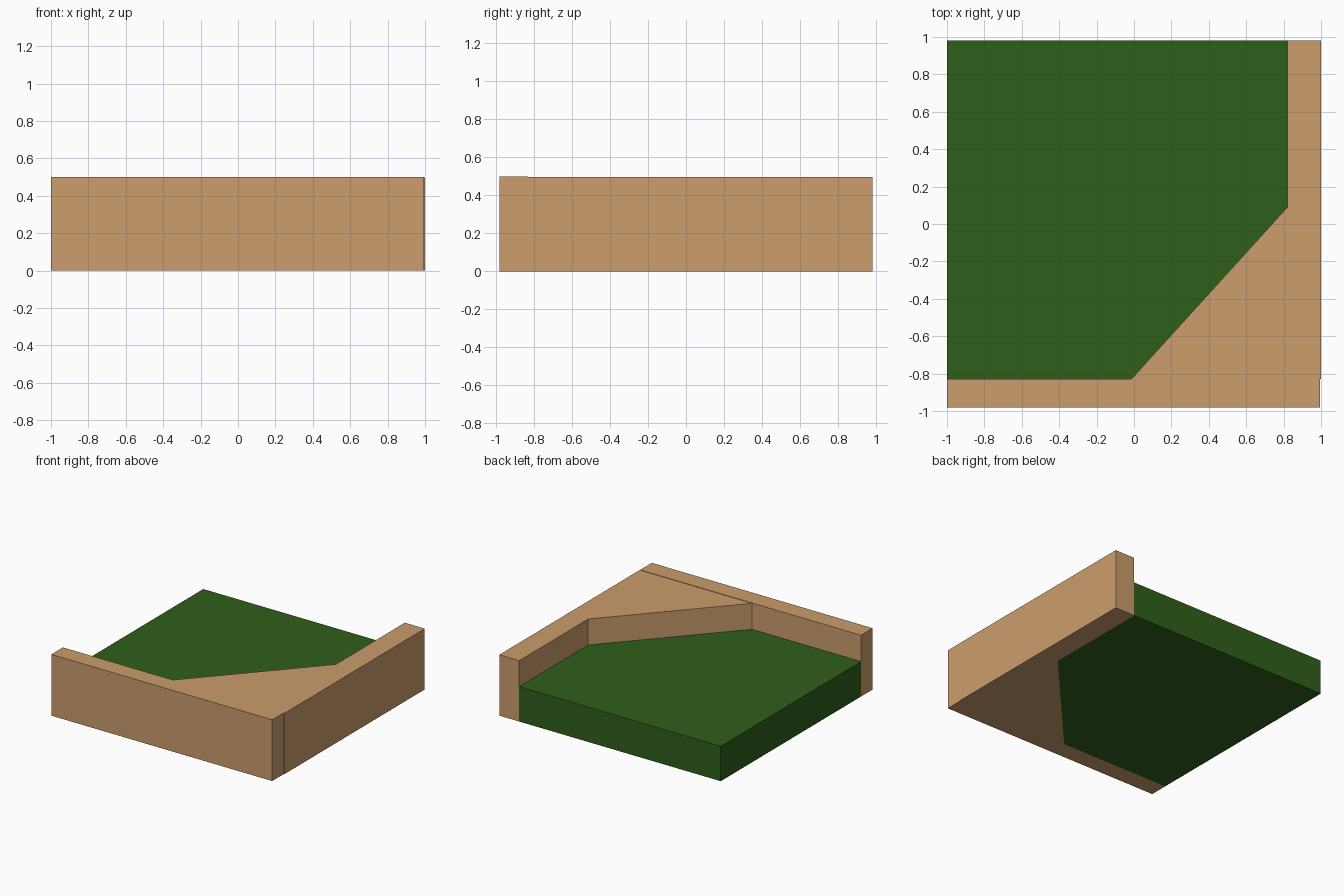
import bpy
import bmesh

if "Cube" in bpy.data.objects:
    bpy.data.objects.remove(bpy.data.objects["Cube"])


def material(name, rgb):
    m = bpy.data.materials.new(name)
    m.diffuse_color = (*rgb, 1)
    m.use_nodes = True
    m.node_tree.nodes["Principled BSDF"].inputs["Base Color"].default_value = m.diffuse_color
    return m


def prism(name, outline, height, mat):
    """Extrude a counter-clockwise ground outline straight up from z = 0."""
    bm = bmesh.new()
    base = bm.faces.new([bm.verts.new((x, y, 0)) for x, y in outline])
    top = bmesh.ops.extrude_face_region(bm, geom=[base], use_keep_orig=True)["geom"]
    bmesh.ops.translate(bm, vec=(0, 0, height),
                        verts=[v for v in top if isinstance(v, bmesh.types.BMVert)])
    bmesh.ops.recalc_face_normals(bm, faces=bm.faces)
    mesh = bpy.data.meshes.new(name)
    bm.to_mesh(mesh)
    bm.free()
    mesh.materials.append(mat)
    obj = bpy.data.objects.new(name, mesh)
    bpy.context.collection.objects.link(obj)
    return obj


tan = material("tan", (0.597, 0.337, 0.150))
green = material("green", (0.028, 0.114, 0.011))

X, Y = 1.0, 0.98                       # outer half sizes
IX, IY = 0.82, -0.83                   # inner wall faces
CUT_A, CUT_B = (-0.015, IY), (IX, 0.09)  # ends of the diagonal corner

# Front wall, a touch shorter and taller than the side wall
prism("front_wall", [(-X, -Y), (0.995, -Y), (0.995, IY), (-X, IY)], 0.5, tan)

# Right wall with the diagonal corner fill
prism("side_wall_and_corner", [CUT_A, (X, IY), (X, Y), (IX, Y), CUT_B], 0.497, tan)

# Lower green bed inside the walls
prism("green_bed", [(-X, IY), CUT_A, CUT_B, (IX, Y), (-X, Y)], 0.285, green)
